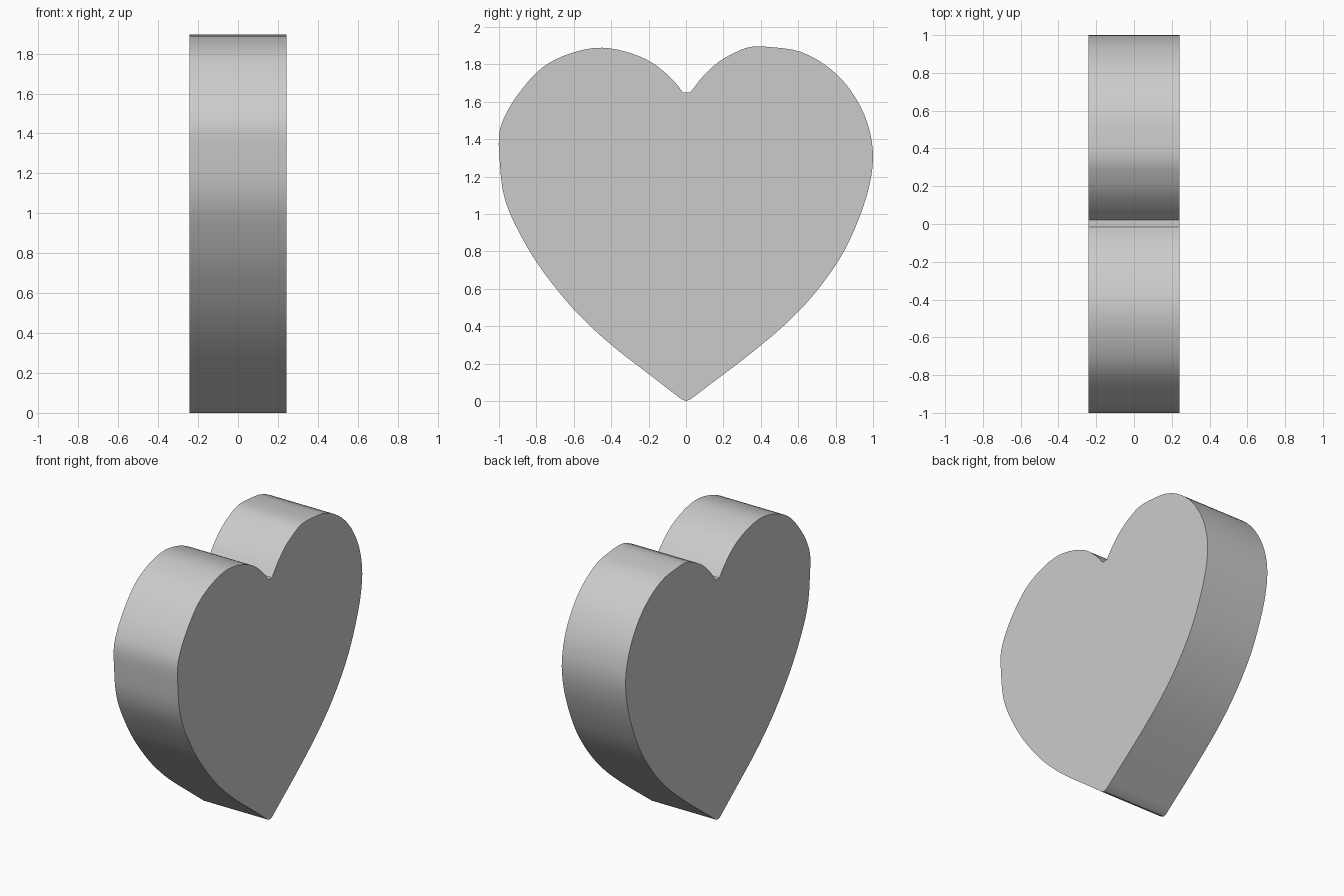
import bpy, bmesh
from mathutils import Vector

if "Cube" in bpy.data.objects:
    bpy.data.objects.remove(bpy.data.objects["Cube"])

HALF = 0.242   # half thickness along x

# Outline (y, z) of each lobe, ending at the tip and the notch
right_lobe = [(0.025, 0.01), (0.14, 0.097), (0.27, 0.195), (0.40, 0.298), (0.52, 0.40),
              (0.64, 0.52), (0.75, 0.655), (0.85, 0.81), (0.93, 0.99), (0.98, 1.15),
              (1.0, 1.30), (0.983, 1.44), (0.935, 1.57), (0.85, 1.70), (0.74, 1.80),
              (0.61, 1.868), (0.48, 1.89), (0.35, 1.894), (0.26, 1.862), (0.17, 1.81),
              (0.09, 1.735), (0.05, 1.685), (0.022, 1.65)]
left_lobe = [(-0.016, 1.65), (-0.06, 1.705), (-0.14, 1.78), (-0.22, 1.83), (-0.33, 1.87),
             (-0.45, 1.889), (-0.57, 1.873), (-0.70, 1.825), (-0.80, 1.755), (-0.905, 1.63),
             (-0.97, 1.52), (-1.0, 1.42), (-0.995, 1.27), (-0.98, 1.13), (-0.94, 1.0),
             (-0.85, 0.825), (-0.755, 0.68), (-0.62, 0.512), (-0.49, 0.38), (-0.36, 0.268),
             (-0.20, 0.145), (-0.025, 0.01)]


def smooth_chain(points, steps=3):
    """Catmull-Rom curve through an open chain of points."""
    p = [Vector(q) for q in points]
    p = [2 * p[0] - p[1]] + p + [2 * p[-1] - p[-2]]
    out = []
    for a, b, c, d in zip(p, p[1:], p[2:], p[3:]):
        for i in range(steps):
            t = i / steps
            out.append(0.5 * (2 * b + (c - a) * t + (2 * a - 5 * b + 4 * c - d) * t ** 2
                              + (3 * b - a - 3 * c + d) * t ** 3))
    return out + [p[-2]]


# Heart slab: outline face extruded along x, with a tiny rounded tip
outline = smooth_chain(right_lobe) + smooth_chain(left_lobe) + [Vector((0, 0))]
bm = bmesh.new()
face = bm.faces.new([bm.verts.new((-HALF, y, z)) for y, z in outline])
result = bmesh.ops.extrude_face_region(bm, geom=[face], use_keep_orig=True)
moved = [g for g in result["geom"] if isinstance(g, bmesh.types.BMVert)]
bmesh.ops.translate(bm, verts=moved, vec=(2 * HALF, 0, 0))
bmesh.ops.recalc_face_normals(bm, faces=bm.faces)
mesh = bpy.data.meshes.new("heart")
bm.to_mesh(mesh)
bm.free()
heart = bpy.data.objects.new("heart", mesh)
bpy.context.collection.objects.link(heart)

# Smooth rim, crisp front and back edges
bpy.context.view_layer.objects.active = heart
heart.select_set(True)
bpy.ops.object.shade_smooth_by_angle(angle=0.6)
